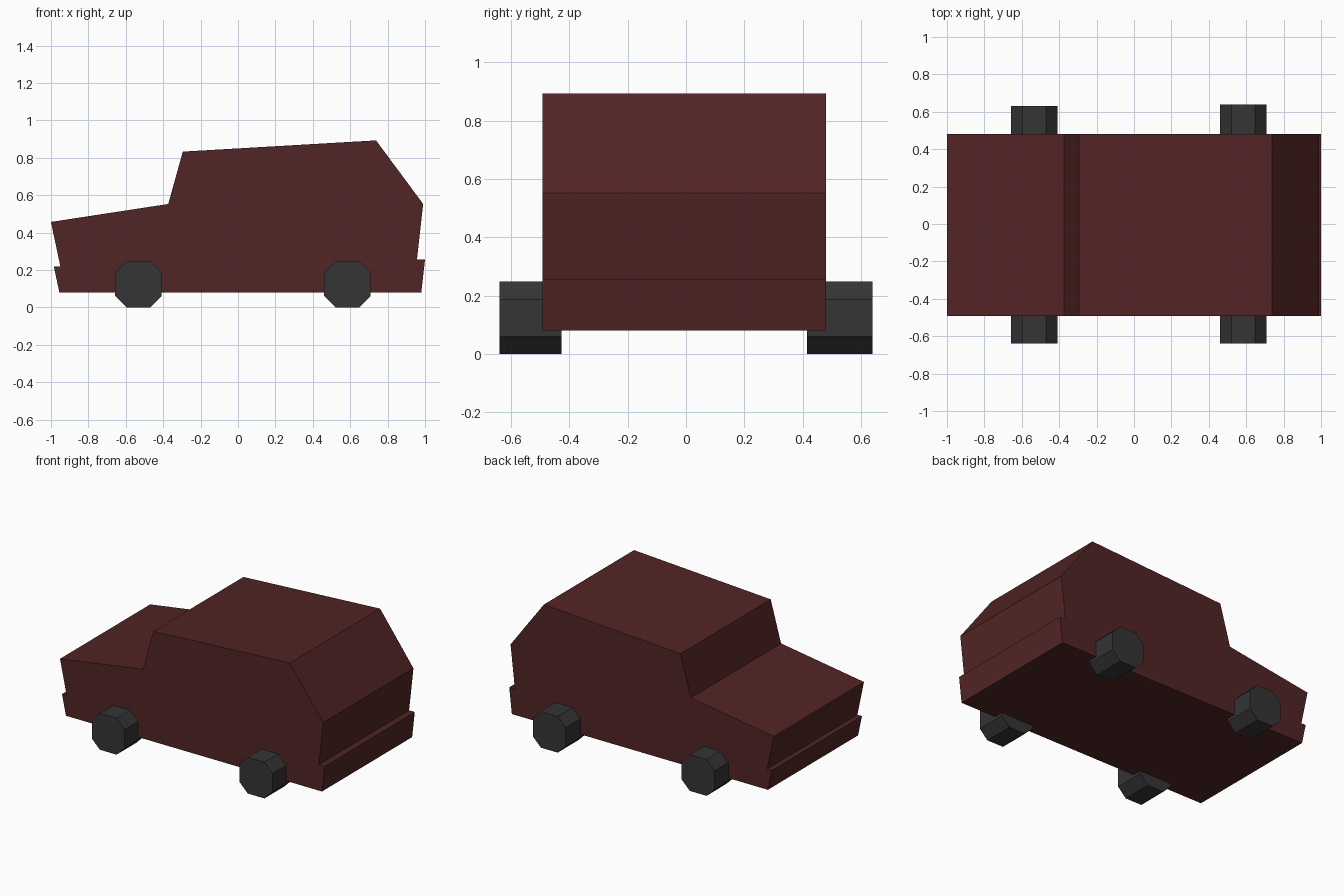
import bpy, bmesh

if "Cube" in bpy.data.objects:
    bpy.data.objects.remove(bpy.data.objects["Cube"])


def material(name, rgb):
    m = bpy.data.materials.new(name)
    m.diffuse_color = (*rgb, 1)
    m.use_nodes = True
    m.node_tree.nodes["Principled BSDF"].inputs["Base Color"].default_value = m.diffuse_color
    return m


def prism(name, profile, y0, y1, mat):
    """Extrude an x-z outline from y0 to y1."""
    bm = bmesh.new()
    face = bm.faces.new([bm.verts.new((x, y0, z)) for x, z in profile])
    ext = bmesh.ops.extrude_face_region(bm, geom=[face], use_keep_orig=True)
    verts = [v for v in ext["geom"] if isinstance(v, bmesh.types.BMVert)]
    bmesh.ops.translate(bm, verts=verts, vec=(0, y1 - y0, 0))
    bmesh.ops.recalc_face_normals(bm, faces=bm.faces)
    mesh = bpy.data.meshes.new(name)
    bm.to_mesh(mesh)
    bm.free()
    mesh.materials.append(mat)
    obj = bpy.data.objects.new(name, mesh)
    bpy.context.collection.objects.link(obj)
    return obj


paint = material("dark_red_paint", (0.085, 0.018, 0.018))
rubber = material("rubber", (0.035, 0.035, 0.035))

# Body side outline, including the bumper steps at both ends
outline = [(-0.955, 0.08), (-0.985, 0.22), (-0.95, 0.22), (-1.0, 0.457),
           (-0.373, 0.553), (-0.295, 0.833), (0.738, 0.893), (0.99, 0.553),
           (0.957, 0.257), (1.0, 0.257), (0.98, 0.08)]
prism("car_body", outline, -0.493, 0.48, paint)

# Eight-sided wheels
R, F = 0.124, 0.063
octagon = [(-F, -R), (F, -R), (R, -F), (R, F), (F, R), (-F, R), (-R, F), (-R, -F)]
for end, cx, far in (("front", -0.533, 0.63), ("rear", 0.585, 0.64)):
    wheel = [(cx + x, R + z) for x, z in octagon]
    prism(end + "_near_wheel", wheel, -0.64, -0.427, rubber)
    prism(end + "_far_wheel", wheel, 0.415, far, rubber)
